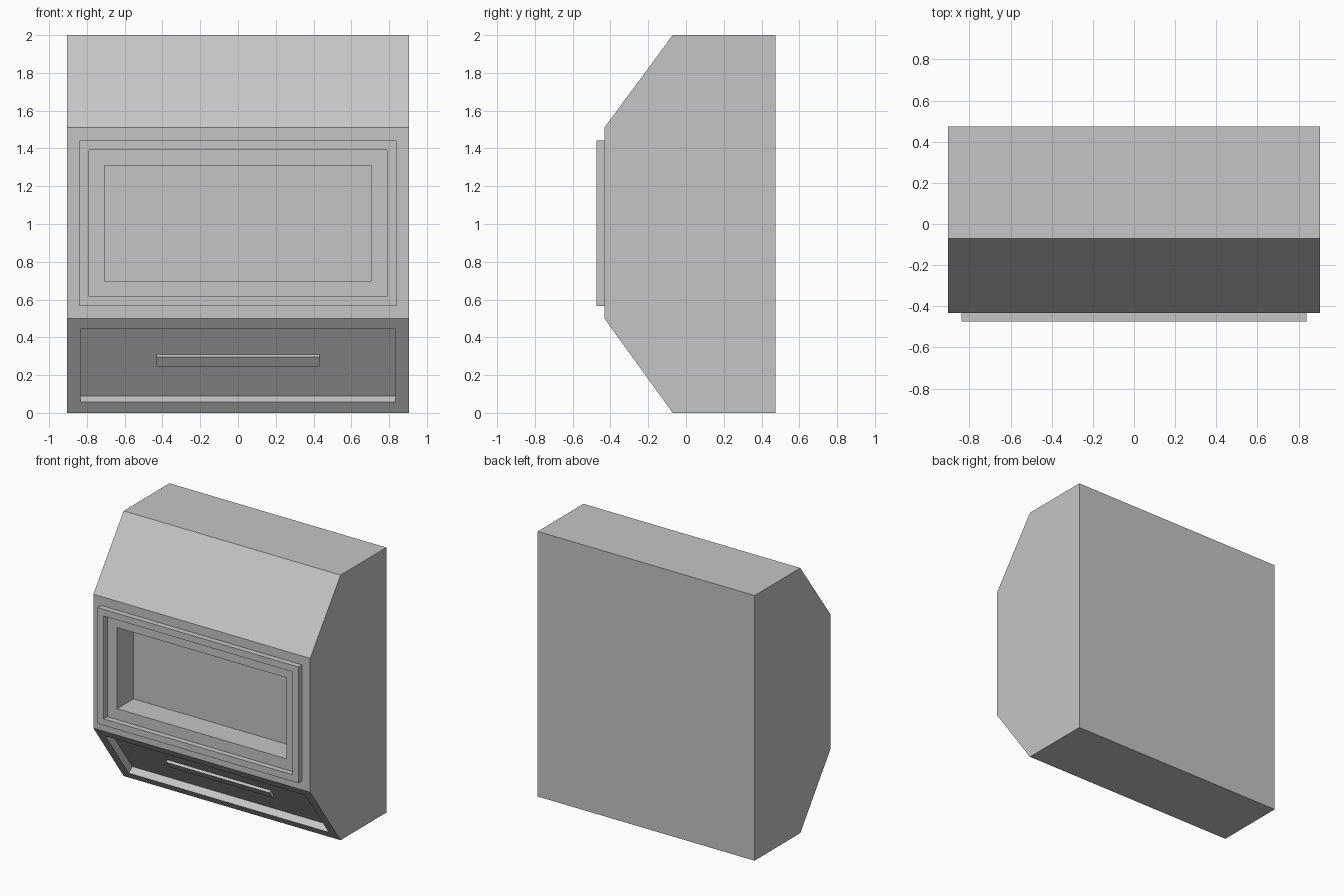
import bpy, bmesh, math
from mathutils import Matrix, Vector

cube = bpy.data.objects.get("Cube")
if cube:
    bpy.data.objects.remove(cube, do_unlink=True)

grey = bpy.data.materials.new("light grey")
grey.use_nodes = True
COLOUR = (0.56, 0.56, 0.56, 1)
grey.diffuse_color = COLOUR
grey.node_tree.nodes["Principled BSDF"].inputs["Base Color"].default_value = COLOUR

HALF_WIDTH = 0.905


def finish(bm, name):
    bmesh.ops.recalc_face_normals(bm, faces=bm.faces[:])
    mesh = bpy.data.meshes.new(name)
    bm.to_mesh(mesh)
    bm.free()
    mesh.materials.append(grey)
    obj = bpy.data.objects.new(name, mesh)
    bpy.context.collection.objects.link(obj)
    return obj


def step(bm, face, margin, depth):
    """Inset a face by a margin, then push its middle out (+) or in (-)."""
    bmesh.ops.inset_individual(bm, faces=[face], thickness=margin,
                               use_even_offset=True)
    face.normal_update()
    normal = face.normal.copy()
    face = bmesh.ops.extrude_discrete_faces(bm, faces=[face])["faces"][0]
    bmesh.ops.translate(bm, verts=face.verts[:], vec=normal * depth)
    face.normal_update()
    return face


def facing(bm, direction):
    return max(bm.faces, key=lambda f: f.normal.dot(Vector(direction).normalized()))


# Cabinet body: side profile swept across the width
profile = [(0.475, 0), (-0.07, 0), (-0.432, 0.5),
           (-0.432, 1.51), (-0.07, 2), (0.475, 2)]
bm = bmesh.new()
side = bm.faces.new([bm.verts.new((-HALF_WIDTH, y, z)) for y, z in profile])
swept = bmesh.ops.extrude_face_region(bm, geom=[side], use_keep_orig=True)
bmesh.ops.translate(bm, vec=(2 * HALF_WIDTH, 0, 0),
                    verts=[v for v in swept["geom"] if isinstance(v, bmesh.types.BMVert)])
bmesh.ops.recalc_face_normals(bm, faces=bm.faces[:])
front = facing(bm, (0, -1, 0))
slope = facing(bm, (0, -0.5, -0.36))

# Raised window frame with a stepped, deep recess
for margin, depth in ((0.067, 0.043), (0.05, -0.043), (0.082, -0.195)):
    front = step(bm, front, margin, depth)

# Shallow tray in the lower slope
tray = step(bm, slope, 0.07, -0.055)
tray_centre = tray.calc_center_median()
tray_normal = tray.normal.copy()
finish(bm, "cabinet")

# Handle bar lying on the tray floor
HEIGHT = 0.02
tilt = math.atan2(tray_normal.z, -tray_normal.y)
bm = bmesh.new()
place = (Matrix.Translation(tray_centre + tray_normal * HEIGHT / 2)
         @ Matrix.Rotation(-tilt, 4, 'X')
         @ Matrix.Diagonal((0.865, HEIGHT, 0.064, 1)))
bmesh.ops.create_cube(bm, size=1, matrix=place)
finish(bm, "handle")
